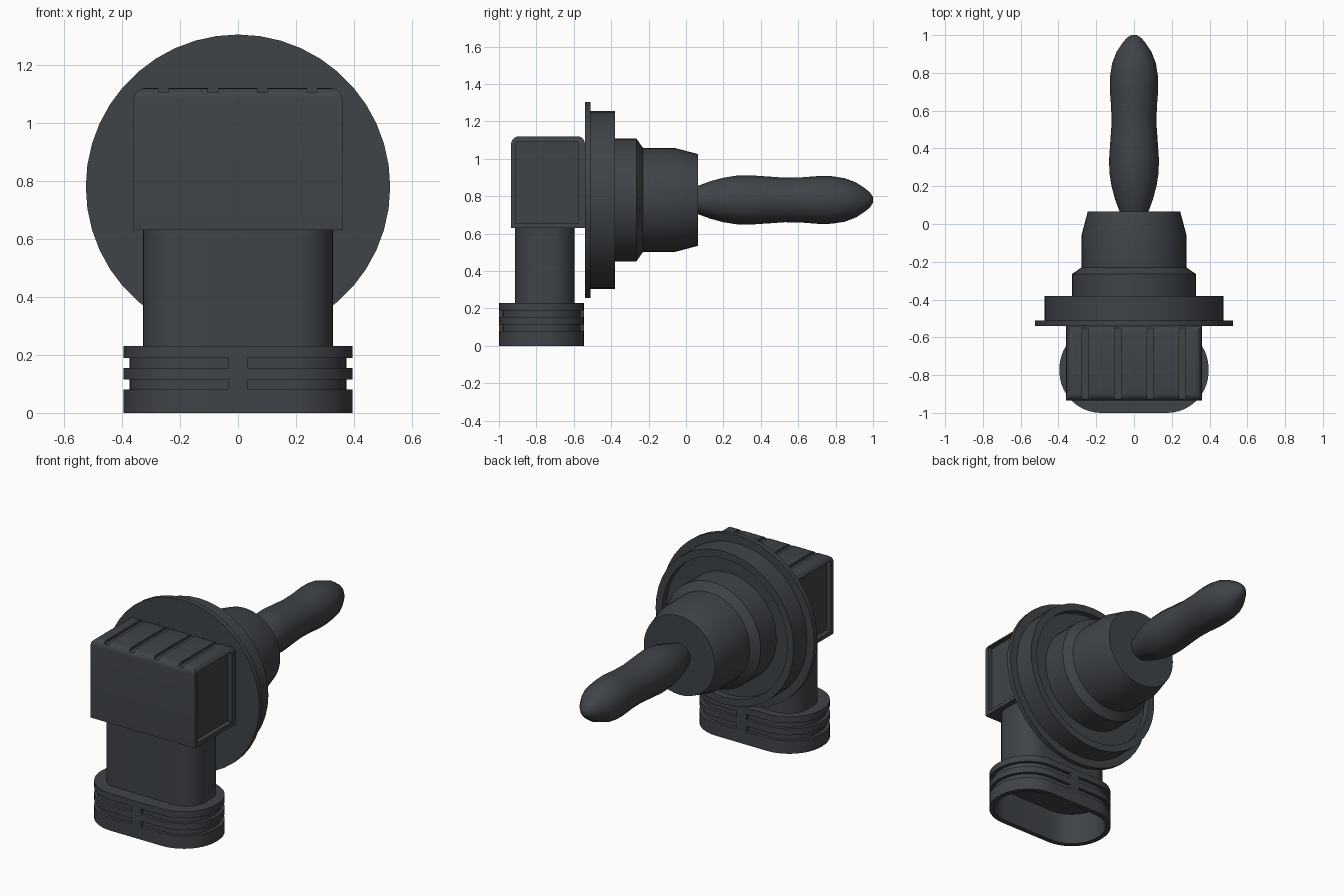
import bpy, bmesh, math
from mathutils import Vector, Matrix

if "Cube" in bpy.data.objects:
    bpy.data.objects.remove(bpy.data.objects["Cube"])

mat = bpy.data.materials.new("charcoal plastic")
mat.diffuse_color = (0.05, 0.056, 0.064, 1)
mat.use_nodes = True
mat.node_tree.nodes["Principled BSDF"].inputs["Base Color"].default_value = mat.diffuse_color
AXIS_Z = 0.78   # height of the lamp axis
CONN_Y = -0.7725  # centre of the connector


def finish(bm, name, angle=30):
    bmesh.ops.recalc_face_normals(bm, faces=bm.faces)
    me = bpy.data.meshes.new(name)
    bm.to_mesh(me)
    bm.free()
    ob = bpy.data.objects.new(name, me)
    bpy.context.collection.objects.link(ob)
    me.materials.append(mat)
    bpy.ops.object.select_all(action='DESELECT')
    ob.select_set(True)
    bpy.context.view_layer.objects.active = ob
    bpy.ops.object.shade_smooth_by_angle(angle=math.radians(angle))
    return ob


def loft(name, rings, cap_start=True, cap_end=True, angle=30):
    bm = bmesh.new()
    loops = [[bm.verts.new(p) for p in r] for r in rings]
    n = len(loops[0])
    for a, b in zip(loops, loops[1:]):
        for i in range(n):
            j = (i + 1) % n
            bm.faces.new((a[i], a[j], b[j], b[i]))
    if cap_start:
        bm.faces.new(loops[0])
    if cap_end:
        bm.faces.new(loops[-1])
    return finish(bm, name, angle)


def lathe(name, profile, sides, angle=30):
    """Profile of (y, radius) spun about the lamp axis."""
    rings = [[(r * math.cos(2 * math.pi * i / sides), y,
               AXIS_Z + r * math.sin(2 * math.pi * i / sides))
              for i in range(sides)] for y, r in profile]
    return loft(name, rings, angle=angle)


def rounded(hx, hy, r, cy, z, steps=10):
    """Rounded rectangle outline at height z."""
    pts = []
    for k, (sx, sy) in enumerate([(1, 1), (-1, 1), (-1, -1), (1, -1)]):
        for s in range(steps + 1):
            a = math.pi / 2 * (k + s / steps)
            pts.append((sx * (hx - r) + r * math.cos(a),
                        cy + sy * (hy - r) + r * math.sin(a), z))
    return pts


def add_box(bm, x0, x1, y0, y1, z0, z1):
    m = Matrix.Translation(((x0 + x1) / 2, (y0 + y1) / 2, (z0 + z1) / 2)) \
        @ Matrix.Diagonal((x1 - x0, y1 - y0, z1 - z0, 1))
    bmesh.ops.create_cube(bm, size=1, matrix=m)


# Glass bulb with a slight waist
lathe("bulb", [(0.05, 0.07), (0.07, 0.078), (0.13, 0.1), (0.2, 0.119), (0.27, 0.13),
               (0.34, 0.132), (0.43, 0.126), (0.53, 0.119), (0.62, 0.121),
               (0.71, 0.128), (0.78, 0.127), (0.85, 0.116), (0.91, 0.093),
               (0.96, 0.06), (0.985, 0.038), (1.0, 0.015)], 12, 60)

# Stepped collar, seal disc with a ring groove, and thin flange
lathe("collar_and_flange", [(-0.54, 0.525), (-0.51, 0.525), (-0.51, 0.475),
                            (-0.38, 0.475), (-0.38, 0.43), (-0.42, 0.43),
                            (-0.42, 0.328), (-0.265, 0.328), (-0.23, 0.278),
                            (-0.06, 0.278), (0.065, 0.245)], 44, 25)

# Housing block, rounded along its top
bm = bmesh.new()
add_box(bm, -0.36, 0.36, -0.935, -0.54, 0.63, 1.12)
top = [e for e in bm.edges if all(v.co.z > 1 for v in e.verts)]
bmesh.ops.bevel(bm, geom=top, offset=0.04, segments=5, profile=0.5, affect='EDGES')
housing = finish(bm, "housing")

# Cut the side panels and the four top slots
bm = bmesh.new()
for s in (-1, 1):
    add_box(bm, *sorted((s * 0.33, s * 0.45)), -0.91, -0.575, 0.655, 1.09)
for x in (-0.257, -0.086, 0.085, 0.255):
    add_box(bm, x - 0.017, x + 0.017, -0.96, -0.55, 1.105, 1.2)
cutter = finish(bm, "housing_cutter")
cutter.hide_render = True
mod = housing.modifiers.new("cuts", 'BOOLEAN')
mod.operation = 'DIFFERENCE'
mod.solver = 'EXACT'
mod.object = cutter
bpy.ops.object.select_all(action='DESELECT')
housing.select_set(True)
bpy.context.view_layer.objects.active = housing
bpy.ops.object.modifier_apply(modifier=mod.name)
bpy.data.objects.remove(cutter)
bpy.ops.object.shade_smooth_by_angle(angle=math.radians(30))

# Neck between housing and connector
loft("neck", [rounded(0.327, 0.16, 0.13, -0.755, z) for z in (0.225, 0.635)],
     cap_start=False)

# Hollow connector: inner slot, floor, wall, grooved outside (height, inset)
section = [(0.4, 0.15), (0.2, 0.15), (0.2, 0.03), (0, 0.03), (0, 0),
           (0.08, 0), (0.08, 0.02), (0.115, 0.02), (0.115, 0),
           (0.155, 0), (0.155, 0.02), (0.19, 0.02), (0.19, 0),
           (0.23, 0), (0.23, 0.14)]
loft("connector", [rounded(0.395 - d, 0.2275 - d, 0.22 - d, CONN_Y, z)
                   for z, d in section], cap_end=False)

# Ribs that interrupt the grooves, front and back
bm = bmesh.new()
for s in (-1, 1):
    y = sorted((CONN_Y + s * 0.2, CONN_Y + s * 0.2275))
    for z0, z1 in ((0.08, 0.115), (0.155, 0.19)):
        add_box(bm, -0.033, 0.033, *y, z0, z1)
finish(bm, "connector_ribs")
